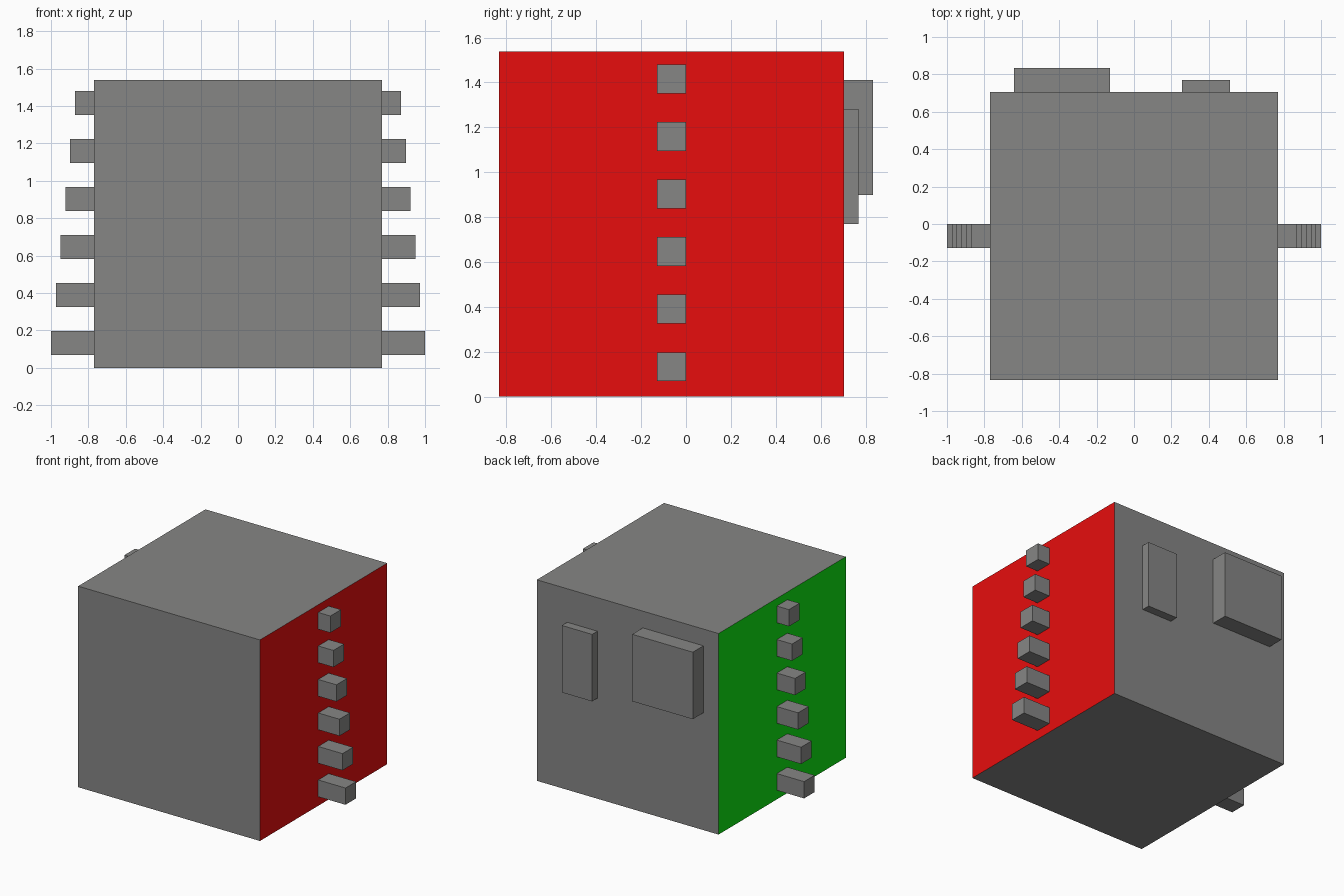
import bpy
import bmesh

if "Cube" in bpy.data.objects:
    bpy.data.objects.remove(bpy.data.objects["Cube"])

U = 2.0 / 15.6  # grid unit: the body is 12 units wide


def material(name, rgb):
    m = bpy.data.materials.new(name)
    m.diffuse_color = (*rgb, 1.0)
    m.use_nodes = True
    m.node_tree.nodes["Principled BSDF"].inputs["Base Color"].default_value = m.diffuse_color
    return m


grey = material("grey", (0.24, 0.24, 0.235))
red = material("red", (0.8, 0.004, 0.004))
green = material("green", (0.004, 0.8, 0.006))


def box(name, lo, hi, mats=(grey,)):
    """Axis-aligned box between two corners; extra materials colour +x and -x."""
    bm = bmesh.new()
    bmesh.ops.create_cube(bm, size=1.0)
    for v in bm.verts:
        v.co = [hi[i] if v.co[i] > 0 else lo[i] for i in range(3)]
    bm.normal_update()
    if len(mats) == 3:
        for f in bm.faces:
            f.material_index = 1 if f.normal.x > 0.5 else 2 if f.normal.x < -0.5 else 0
    me = bpy.data.meshes.new(name)
    bm.to_mesh(me)
    bm.free()
    for m in mats:
        me.materials.append(m)
    ob = bpy.data.objects.new(name, me)
    bpy.context.collection.objects.link(ob)
    return ob


# Main body with a red right side and a green left side
half = 6 * U
back = 5.5 * U
box("body", (-half, -6.5 * U, 0), (half, back, 12 * U), (grey, red, green))

# Side pegs, getting shorter towards the top
for i in range(6):
    z = (0.54 + 2 * i) * U
    reach = (7.8 - 0.2 * i) * U
    box(f"right_peg_{i + 1}", (half, -U, z), (reach, 0, z + U))
    box(f"left_peg_{i + 1}", (-reach, -U, z), (-half, 0, z + U))

# Raised blocks on the back
box("large_back_block", (-5 * U, back, 7 * U), (-U, back + U, 11 * U))
box("small_back_block", (2 * U, back, 6 * U), (4 * U, back + 0.5 * U, 10 * U))
